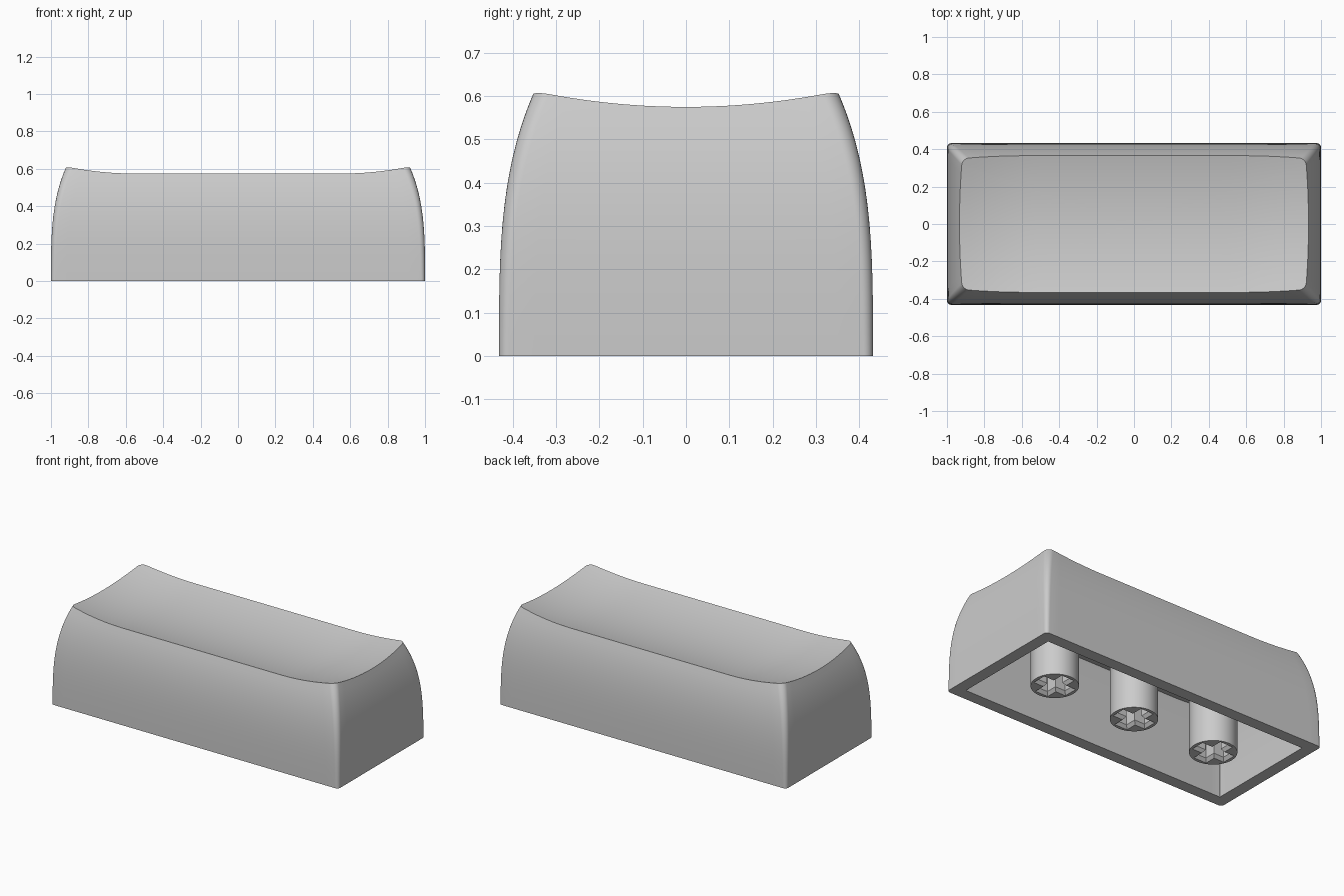
import bpy, bmesh, math

cube = bpy.data.objects.get("Cube")
if cube:
    bpy.data.objects.remove(cube, do_unlink=True)

HX, HY, WALL = 1.0, 0.432, 0.075
STEM_R, STEM_GAP, STEM_TOP = 0.135, 0.577, 0.49

# Single grey plastic
grey = bpy.data.materials.new("grey plastic")
grey.use_nodes = True
grey.diffuse_color = (0.6, 0.6, 0.6, 1)
grey.node_tree.nodes["Principled BSDF"].inputs["Base Color"].default_value = grey.diffuse_color


def make_object(name, bm):
    bmesh.ops.recalc_face_normals(bm, faces=bm.faces)
    mesh = bpy.data.meshes.new(name)
    bm.to_mesh(mesh)
    bm.free()
    mesh.materials.append(grey)
    obj = bpy.data.objects.new(name, mesh)
    bpy.context.collection.objects.link(obj)
    return obj


def box(name, size, z0, z1, flare=0.0):
    """Box whose lower face is wider by the flare."""
    bm = bmesh.new()
    bmesh.ops.create_cube(bm, size=1)
    for v in bm.verts:
        extra = 0 if v.co.z > 0 else flare
        v.co = (v.co.x * (size[0] + extra), v.co.y * (size[1] + extra), z1 if v.co.z > 0 else z0)
    return make_object(name, bm)


def activate(obj):
    bpy.ops.object.select_all(action="DESELECT")
    obj.select_set(True)
    bpy.context.view_layer.objects.active = obj


def cut(obj, cutter):
    cutter.hide_render = True
    mod = obj.modifiers.new("cut", "BOOLEAN")
    mod.operation, mod.solver, mod.object = "DIFFERENCE", "EXACT", cutter
    activate(obj)
    bpy.ops.object.modifier_apply(modifier=mod.name)
    bpy.data.objects.remove(cutter, do_unlink=True)


def dish(x, y):
    """Height of the scooped top, rising at the ends and along the sides."""
    end = max(0.0, abs(x) - 0.55) / 0.375
    return 0.531 + 0.043 * (y / 0.365) ** 2 + 0.042 * end ** 2


def inset(z):
    """How far the walls lean in at a height."""
    return 0.067 * (z / 0.575) ** 3.3


def outline():
    """Rounded rectangle as (position between corners, arc direction)."""
    pts = []
    quarter = math.pi / 2
    corners = [(1, 1), (-1, 1), (-1, -1), (1, -1)]
    for k, (sx, sy) in enumerate(corners):
        for j in range(9):
            a = quarter * (k + j / 8)
            pts.append(((sx, sy), math.cos(a), math.sin(a)))
        nx, ny = corners[(k + 1) % 4]
        steps = 32 if k % 2 == 0 else 14
        a = quarter * (k + 1)
        for j in range(1, steps):
            t = j / steps
            pts.append(((sx + (nx - sx) * t, sy + (ny - sy) * t), math.cos(a), math.sin(a)))
    return pts


def wall_point(p, level, offset, radius, growth):
    (sx, sy), ca, sa = p
    z = 0.58 * level
    for _ in range(6):
        i = inset(z) + offset
        r = radius + growth * level
        x = sx * (HX - i - r) + r * ca
        y = sy * (HY - i - r) + r * sa
        z = level * (dish(x, y) - offset)
    return x, y, z


def join_rings(bm, lower, upper):
    for j in range(len(lower)):
        m = (j + 1) % len(lower)
        bm.faces.new((lower[j], lower[m], upper[m], upper[j]))


def skin(bm, offset, radius, growth):
    """Curved walls, then shrinking rings over the scoop; returns the foot ring."""
    shape = outline()
    rings = [[bm.verts.new(wall_point(p, k / 14, offset, radius, growth)) for p in shape]
             for k in range(15)]
    rim = [v.co.copy() for v in rings[-1]]
    for k in range(1, 16):
        s = 1 - k / 16
        rings.append([bm.verts.new((c.x * s, c.y * s, dish(c.x * s, c.y * s) - offset))
                      for c in rim])
    for lower, upper in zip(rings, rings[1:]):
        join_rings(bm, lower, upper)
    centre = bm.verts.new((0, 0, dish(0, 0) - offset))
    for a, b in zip(rings[-1], rings[-1][1:] + rings[-1][:1]):
        bm.faces.new((a, b, centre))
    return rings[0]


# Hollow cap of even thickness: outer and inner skins joined at the foot
bm = bmesh.new()
outer_foot = skin(bm, 0.0, 0.022, 0.016)
inner_foot = skin(bm, WALL, 0.004, 0.0)
join_rings(bm, inner_foot, outer_foot)
cap = make_object("cap_shell", bm)

# Round stem with a cross-shaped socket and a bevelled mouth
bm = bmesh.new()
bmesh.ops.create_cone(bm, cap_ends=True, segments=48, radius1=STEM_R, radius2=STEM_R, depth=1)
for v in bm.verts:
    v.co.z = STEM_TOP if v.co.z > 0 else 0.0
stem = make_object("stem_middle", bm)
for size in ((0.2, 0.06), (0.06, 0.2)):
    cut(stem, box("socket_cutter", size, -0.1, 0.22))
    cut(stem, box("mouth_cutter", size, -0.02, 0.02, flare=0.06))

for obj in (cap, stem):
    activate(obj)
    bpy.ops.object.shade_smooth_by_angle(angle=math.radians(30))

# Matching outer stems
for name, side in (("stem_left", 1), ("stem_right", -1)):
    twin = bpy.data.objects.new(name, stem.data)
    twin.location.x = side * STEM_GAP
    bpy.context.collection.objects.link(twin)
